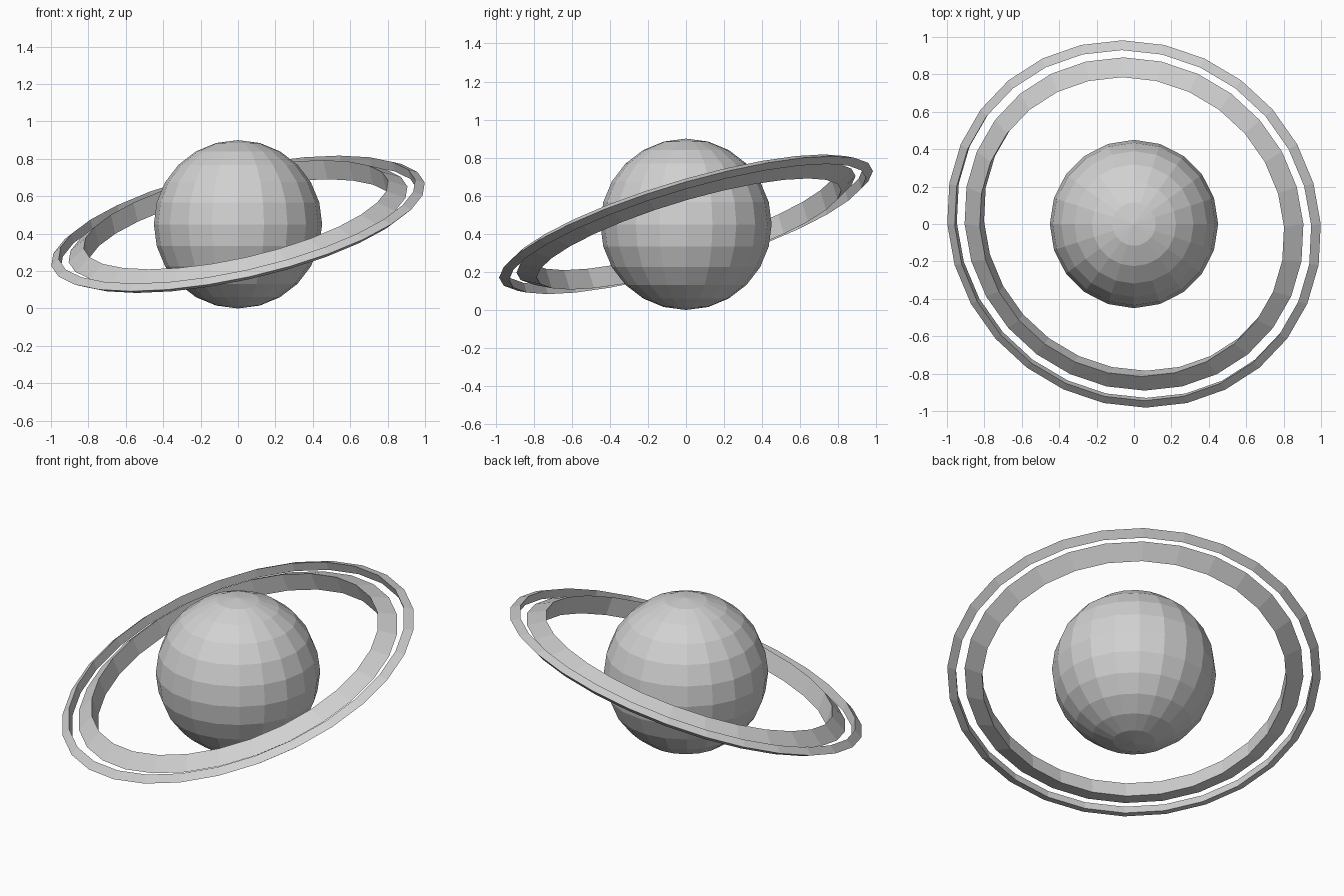
import bpy
import math

cube = bpy.data.objects.get("Cube")
if cube:
    bpy.data.objects.remove(cube, do_unlink=True)

# One plain colour for everything
grey = bpy.data.materials.new("light_grey")
grey.use_nodes = True
colour = (0.64, 0.64, 0.64, 1)
grey.diffuse_color = colour
grey.node_tree.nodes["Principled BSDF"].inputs["Base Color"].default_value = colour

CENTRE = (0, 0, 0.45)
TILT = (math.radians(16.3), math.radians(-12.6), 0)


def finish(name):
    obj = bpy.context.object
    obj.name = name
    obj.data.materials.append(grey)
    bpy.ops.object.shade_flat()
    return obj


# Planet: low-poly faceted ball
bpy.ops.mesh.primitive_uv_sphere_add(segments=20, ring_count=12, radius=0.45, location=CENTRE)
finish("planet")

# Rings: tilted hoops with a triangular section, sharp edge outwards
for name, major, minor in (("inner_ring", 0.865, 0.063), ("outer_ring", 0.992, 0.031)):
    bpy.ops.mesh.primitive_torus_add(major_segments=28, minor_segments=3,
                                     major_radius=major, minor_radius=minor,
                                     location=CENTRE, rotation=TILT)
    finish(name)
